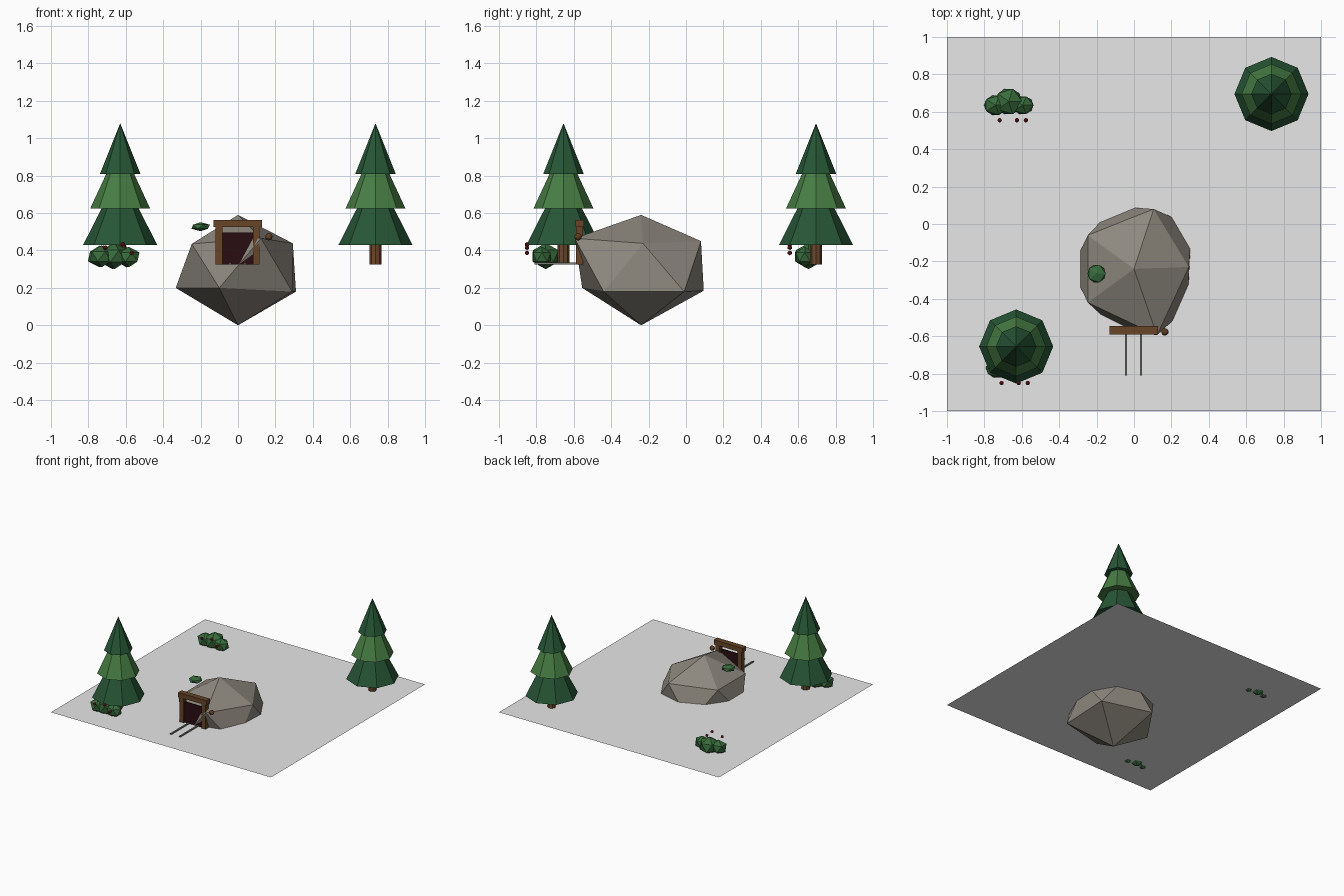
import bpy, bmesh
from mathutils import Matrix, Vector

if "Cube" in bpy.data.objects:
    bpy.data.objects.remove(bpy.data.objects["Cube"])

G = 0.325  # ground level


def mat(name, r, g, b):
    m = bpy.data.materials.new(name)
    m.diffuse_color = (r, g, b, 1)
    m.use_nodes = True
    m.node_tree.nodes["Principled BSDF"].inputs["Base Color"].default_value = m.diffuse_color
    return m


GROUND = mat("ground_grey", 0.80, 0.80, 0.80)
ROCK = mat("rock_grey", 0.27, 0.247, 0.21)
PINE = mat("dark_pine_green", 0.02, 0.093, 0.036)
PINE_LIGHT = mat("light_pine_green", 0.063, 0.205, 0.056)
BUSH = mat("bush_green", 0.04, 0.15, 0.045)
TRUNK = mat("trunk_brown", 0.15, 0.065, 0.025)
TIMBER = mat("timber_brown", 0.135, 0.058, 0.02)
DARK = mat("mine_darkness", 0.022, 0.004, 0.006)
BERRY = mat("berry_red", 0.25, 0.013, 0.015)
RAIL = mat("rail_grey", 0.2, 0.2, 0.18)


def finish(name, bm, material):
    me = bpy.data.meshes.new(name)
    bm.to_mesh(me)
    bm.free()
    me.materials.append(material)
    ob = bpy.data.objects.new(name, me)
    bpy.context.collection.objects.link(ob)
    return ob


def box(name, lo, hi, material):
    lo, hi = Vector(lo), Vector(hi)
    bm = bmesh.new()
    bmesh.ops.create_cube(bm, size=1, matrix=Matrix.Translation((lo + hi) / 2)
                          @ Matrix.Diagonal((*(hi - lo), 1)))
    finish(name, bm, material)


def cone(name, x, y, z0, z1, r0, r1, material):
    bm = bmesh.new()
    bmesh.ops.create_cone(bm, cap_ends=True, segments=8, radius1=r0, radius2=r1, depth=z1 - z0,
                          matrix=Matrix.Translation((x, y, (z0 + z1) / 2)))
    finish(name, bm, material)


def blobs(name, items, material, subdiv=1):
    """Faceted balls: each item is centre and three radii."""
    bm = bmesh.new()
    for c, r in items:
        bmesh.ops.create_icosphere(bm, subdivisions=subdiv, radius=1,
                                   matrix=Matrix.Translation(c) @ Matrix.Diagonal((*r, 1)))
    finish(name, bm, material)


# Ground sheet
bm = bmesh.new()
bmesh.ops.create_grid(bm, x_segments=1, y_segments=1, size=1, matrix=Matrix.Translation((0, 0, G)))
finish("ground", bm, GROUND)

# Boulder: irregular twenty-sided stone, half buried
points = [(0, -0.24, 0), (0, -0.24, 0.59),
          (0.29, -0.44, 0.18), (-0.10, -0.555, 0.20), (-0.333, -0.24, 0.20),
          (-0.10, 0.095, 0.185), (0.31, -0.01, 0.18),
          (0.123, -0.595, 0.465), (-0.247, -0.42, 0.435), (-0.247, -0.06, 0.435),
          (0.105, 0.08, 0.45), (0.293, -0.23, 0.438)]
bm = bmesh.new()
for p in points:
    bm.verts.new(p)
bmesh.ops.convex_hull(bm, input=bm.verts)
bmesh.ops.recalc_face_normals(bm, faces=bm.faces)
finish("boulder", bm, ROCK)

# Pine trees: trunk and three stacked cones
for side, x, y in (("front", -0.63, -0.655), ("back", 0.735, 0.695)):
    cone(side + "_tree_trunk", x, y, G, 0.45, 0.031, 0.031, TRUNK)
    cone(side + "_tree_lower_tier", x, y, 0.43, 0.82, 0.198, 0, PINE)
    cone(side + "_tree_middle_tier", x, y, 0.625, 0.97, 0.16, 0, PINE_LIGHT)
    cone(side + "_tree_top_tier", x, y, 0.81, 1.08, 0.108, 0, PINE)

# Berry bushes: three squat clumps with berries on the front
for side, x, y in (("front", -0.68, -0.76), ("back", -0.69, 0.645)):
    blobs(side + "_bush", [((x - 0.05, y - 0.01, 0.368), (0.07, 0.06, 0.058)),
                           ((x + 0.02, y + 0.01, 0.37), (0.08, 0.08, 0.07)),
                           ((x + 0.095, y - 0.01, 0.365), (0.065, 0.055, 0.055))], BUSH)
    blobs(side + "_berries", [((x + dx, y - 0.09, z), (0.013,) * 3) for dx, z in
                              ((-0.028, 0.415), (0.064, 0.432), (0.112, 0.387))], BERRY)

# Moss tuft by the boulder
blobs("moss_tuft", [((-0.2, -0.265, 0.527), (0.055, 0.055, 0.024))], BUSH)

# Mine entrance
for side, x in (("left", -0.101), ("right", 0.097)):
    box(side + "_post", (x - 0.018, -0.587, G), (x + 0.018, -0.55, 0.53), TIMBER)
box("lintel", (-0.132, -0.59, 0.526), (0.128, -0.545, 0.564), TIMBER)
box("dark_opening", (-0.085, -0.574, G), (0.081, -0.566, 0.495), DARK)
blobs("lantern", [((0.165, -0.577, 0.473), (0.02,) * 3)], TIMBER, 2)

# Rails
for side, x in (("left", -0.043), ("right", 0.038)):
    box(side + "_rail", (x - 0.006, -0.81, G + 0.001), (x + 0.006, -0.56, G + 0.01), RAIL)
